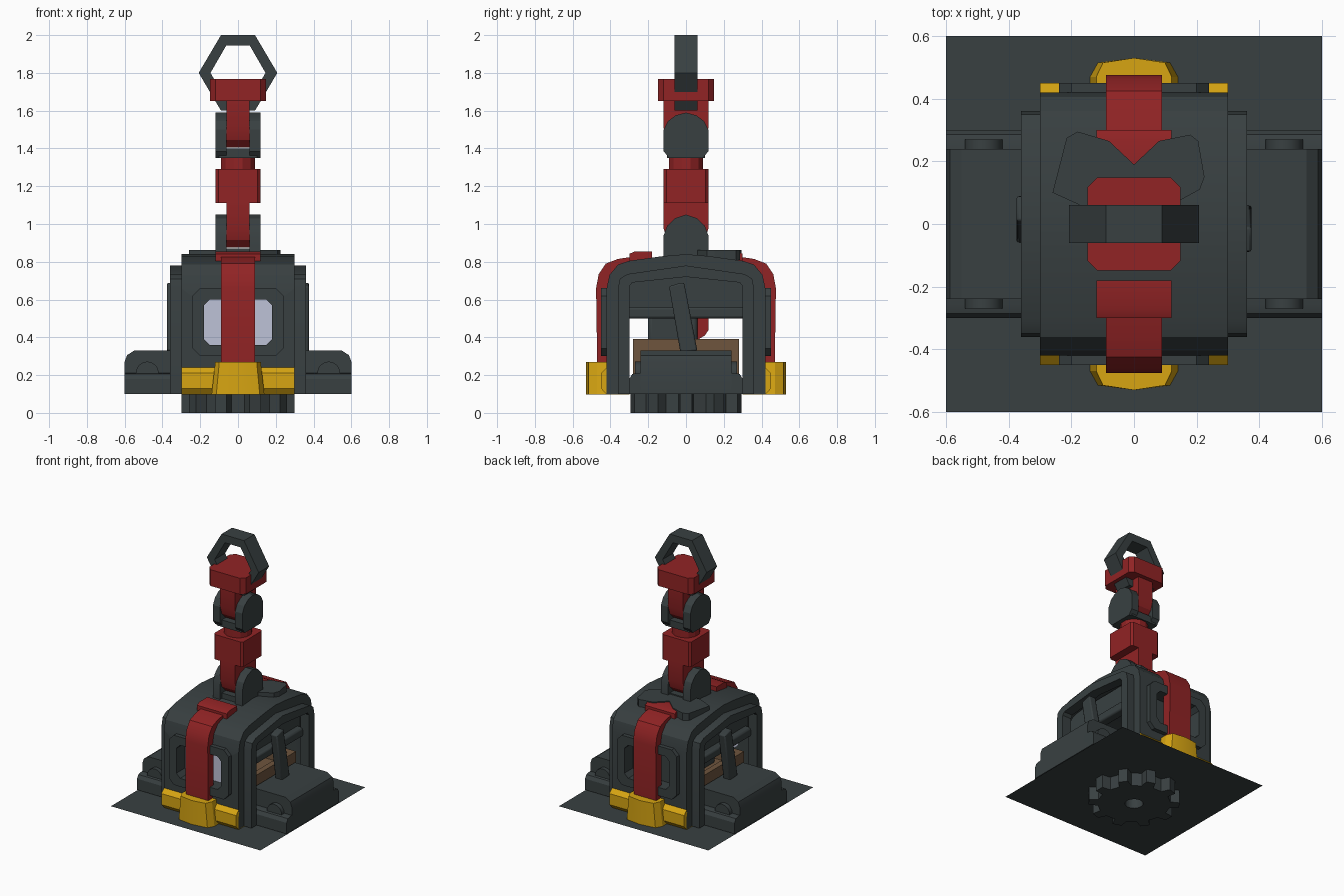
import bpy, bmesh, math
from mathutils import Vector

if "Cube" in bpy.data.objects:
    bpy.data.objects.remove(bpy.data.objects["Cube"])


def mat(name, rgb):
    m = bpy.data.materials.new(name)
    m.diffuse_color = (*rgb, 1)
    m.use_nodes = True
    m.node_tree.nodes["Principled BSDF"].inputs["Base Color"].default_value = m.diffuse_color
    return m


GRAY = mat("dark_gray", (0.040, 0.051, 0.053))
RED = mat("red", (0.283, 0.017, 0.018))
GOLD = mat("yellow", (0.68, 0.376, 0.006))
BROWN = mat("brown", (0.156, 0.091, 0.048))
GLASS = mat("pale_glass", (0.515, 0.54, 0.68))


def finish(name, bm, m, bevel=0):
    bmesh.ops.recalc_face_normals(bm, faces=bm.faces)
    me = bpy.data.meshes.new(name)
    bm.to_mesh(me)
    bm.free()
    me.materials.append(m)
    ob = bpy.data.objects.new(name, me)
    bpy.context.collection.objects.link(ob)
    if bevel:
        b = ob.modifiers.new("bevel", 'BEVEL')
        b.width, b.segments = bevel, 2
    return ob


def box(name, x, y, z, m, bevel=0):
    bm = bmesh.new()
    bmesh.ops.create_cube(bm, size=1)
    for v in bm.verts:
        v.co = Vector([(a[0] + a[1]) / 2 + c * (a[1] - a[0]) for a, c in zip((x, y, z), v.co)])
    return finish(name, bm, m, bevel)


# axis -> (profile u, profile v, extrusion w) to a point
AXES = {'X': lambda u, v, w: (w, u, v),
        'Y': lambda u, v, w: (u, w, v),
        'Z': lambda u, v, w: (u, v, w)}


def prism(name, pts, axis, lo, hi, m, bevel=0, scale=1):
    """Extrude a closed profile along an axis, optionally scaled at the far end."""
    bm = bmesh.new()
    f = AXES[axis]
    a = [bm.verts.new(f(u, v, lo)) for u, v in pts]
    b = [bm.verts.new(f(u * scale, v, hi)) for u, v in pts]
    bm.faces.new(a)
    bm.faces.new(b)
    for i in range(len(a)):
        j = (i + 1) % len(a)
        bm.faces.new((a[i], a[j], b[j], b[i]))
    return finish(name, bm, m, bevel)


def ring(name, outer, inner, axis, lo, hi, m):
    """Closed frame between two loops of equal point count."""
    bm = bmesh.new()
    f = AXES[axis]
    loops = [[bm.verts.new(f(u, v, w)) for u, v in pts]
             for pts, w in ((outer, lo), (outer, hi), (inner, hi), (inner, lo))]
    n = len(outer)
    for k in range(4):
        p, q = loops[k], loops[(k + 1) % 4]
        for i in range(n):
            j = (i + 1) % n
            bm.faces.new((p[i], p[j], q[j], q[i]))
    return finish(name, bm, m)


def mirrored(half):
    """Mirror an open half profile (ending on the axis) about u = 0."""
    return half + [(-u, v) for u, v in reversed(half) if u > 0]


def chamfered(u, v0, v1, c):
    return mirrored([(u - c, v0), (u, v0 + c), (u, v1 - c), (u - c, v1)])


def ngon(r, n, cu=0, cv=0, rot=0):
    return [(cu + r * math.cos(rot + 2 * math.pi * i / n),
             cv + r * math.sin(rot + 2 * math.pi * i / n)) for i in range(n)]


# Base plate
bm = bmesh.new()
bmesh.ops.create_grid(bm, x_segments=1, y_segments=1, size=0.6)
bmesh.ops.translate(bm, verts=bm.verts, vec=(0, 0, 0.095))
finish("base_plate", bm, GRAY)

# Turntable gear with centre hole
teeth = 10
gear = []
for i in range(teeth):
    for da, r in ((-0.27, 0.24), (-0.17, 0.3), (0.17, 0.3), (0.27, 0.24)):
        a = 2 * math.pi * (i + da) / teeth
        gear.append((r * math.cos(a), r * math.sin(a)))
hole = [(0.06 * u / math.hypot(u, v), 0.06 * v / math.hypot(u, v)) for u, v in gear]
ring("turntable_gear", gear, hole, 'Z', 0, 0.1, GRAY)

# Cabin shell: arch profile extruded sideways
shell_out = [(0.42, 0.1), (0.42, 0.66), (0.405, 0.73), (0.36, 0.785), (0.3, 0.805), (0.12, 0.83), (0, 0.84)]
shell_in = [(0.34, 0.1), (0.34, 0.66), (0.33, 0.69), (0.31, 0.70), (0.28, 0.71), (0.12, 0.725), (0, 0.73)]
arch = mirrored(shell_out) + mirrored(shell_in)[::-1]
shell = prism("cabin_shell", arch, 'X', -0.3, 0.3, GRAY)

# Window opening through front and back walls
cutter = prism("window_cutter", chamfered(0.18, 0.36, 0.6, 0.03), 'Y', -0.6, 0.6, GRAY)
cutter.hide_render = True
cutter.hide_viewport = True
cut = shell.modifiers.new("windows", 'BOOLEAN')
cut.object, cut.operation, cut.solver = cutter, 'DIFFERENCE', 'EXACT'

strap = [(0.41, 0.26), (0.47, 0.26), (0.476, 0.66), (0.462, 0.735), (0.425, 0.79), (0.36, 0.815),
         (0.18, 0.842), (0.18, 0.80), (0.35, 0.76), (0.41, 0.66)]
for s, side, pane in ((-1, "front", GLASS), (1, "back", GRAY)):
    def span(a, b):
        return tuple(sorted((s * a, s * b)))
    # Window frame and pane
    ring(side + "_window_frame", chamfered(0.24, 0.3, 0.66, 0.04), chamfered(0.18, 0.36, 0.6, 0.03),
         'Y', *span(0.40, 0.45), GRAY)
    box(side + "_window_pane", (-0.2, 0.2), span(0.345, 0.352), (0.34, 0.62), pane)
    # Strap over the wall and its wide roof clip
    prism(side + "_strap", [(s * u, v) for u, v in strap], 'X', -0.09, 0.09, RED)
    prism(side + "_strap_clip", [(s * u, v) for u, v in
          ((0.3, 0.80), (0.3, 0.842), (0.27, 0.855), (0.18, 0.855), (0.18, 0.80))], 'X', -0.12, 0.12, RED)
    # Bumper: wings and tapered centre block
    prism(side + "_bumper_wings", [(s * u, v) for u, v in
          ((0.3, 0.097), (0.42, 0.097), (0.45, 0.13), (0.45, 0.21), (0.42, 0.24), (0.3, 0.24))],
          'X', -0.3, 0.3, GOLD)
    prism(side + "_bumper_block", [(u, s * v) for u, v in
          ((-0.14, 0.33), (-0.14, 0.47), (-0.115, 0.515), (0, 0.53), (0.115, 0.515), (0.14, 0.47), (0.14, 0.33))],
          'Z', 0.097, 0.27, GOLD, scale=0.86)

frame_out = [(0.36, 0.1), (0.36, 0.66), (0.35, 0.71), (0.31, 0.735), (0, 0.78)]
frame_in = [(0.30, 0.1), (0.30, 0.64), (0.30, 0.67), (0.285, 0.69), (0, 0.72)]
lever = [(0.06, 0.33), (-0.01, 0.69), (-0.04, 0.685), (-0.09, 0.67), (-0.03, 0.32)]
for s, side in ((1, "right"), (-1, "left")):
    def span(a, b):
        return tuple(sorted((s * a, s * b)))
    # Arched side frame with upper panel and crossbar
    prism(side + "_side_frame", mirrored(frame_out) + mirrored(frame_in)[::-1], 'X', *span(0.29, 0.36), GRAY)
    box(side + "_upper_panel", span(0.24, 0.26), (-0.34, 0.34), (0.54, 0.72), GRAY)
    box(side + "_crossbar", span(0.24, 0.31), (-0.32, 0.32), (0.5, 0.56), GRAY, 0.012)
    # Side pod with rounded outer edge, rails and axle caps
    pod = [(0.29, 0.1), (0.6, 0.1), (0.6, 0.27), (0.588, 0.305), (0.55, 0.33), (0.29, 0.33)]
    prism(side + "_pod", [(s * u, v) for u, v in pod], 'Y', -0.24, 0.24, GRAY)
    for e in (-1, 1):
        rail = [(0.2, 0.1), (0.3, 0.1), (0.3, 0.18), (0.285, 0.205), (0.26, 0.212), (0.2, 0.212)]
        prism(side + "_pod_rail", [(e * u, v) for u, v in rail], 'X', *span(0.29, 0.6), GRAY)
        lo, hi = sorted((e * 0.2, e * 0.27))
        prism(side + "_axle_cap", ngon(0.06, 16, s * 0.48, 0.212), 'Y', lo, hi, GRAY)
    # Leaning lever
    prism(side + "_lever", [(s * u, v) for u, v in lever], 'X', *span(0.32, 0.375), GRAY, 0.008)

# Interior: open crate, seat and hand lever
sq = [(0.27, 0.28), (-0.27, 0.28), (-0.27, -0.28), (0.27, -0.28)]
ring("crate_walls", sq, [(u * 0.85, v * 0.85) for u, v in sq], 'Z', 0.1, 0.39, BROWN)
box("crate_floor", (-0.25, 0.25), (-0.26, 0.26), (0.1, 0.3), BROWN)
box("seat", (-0.1, 0.1), (-0.2, 0.06), (0.29, 0.52), GRAY, 0.02)
prism("hand_lever", [(0.05, 0.38), (0.1, 0.41), (0.12, 0.44), (0.12, 0.52), (0.04, 0.52)], 'X', -0.06, 0.06, RED)

# Notched roof plate
prism("roof_plate", [(-0.26, 0.1), (-0.215, 0.275), (-0.18, 0.295), (-0.08, 0.265), (0, 0.19), (0.08, 0.265),
                     (0.18, 0.285), (0.205, 0.265), (0.225, 0.15), (0.21, 0.11), (0.1, 0.05), (-0.15, 0.05)],
      'Z', 0.81, 0.862, GRAY)


# Forked joints: two cheeks on a solid foot
def fork(name, z0, z1, zfoot, half):
    for s in (-1, 1):
        prism(name + "_cheek", mirrored(half), 'X', *sorted((s * 0.06, s * 0.118)), GRAY)
    box(name + "_foot", (-0.1, 0.1), (-0.1, 0.1), (z0, zfoot), GRAY)


fork("lower_fork", 0.8, 1.05, 0.87, [(0.12, 0.82), (0.118, 0.94), (0.1, 0.99), (0.06, 1.03), (0, 1.05)])
fork("upper_fork", 1.35, 1.59, 1.4, [(0.09, 1.35), (0.118, 1.385), (0.118, 1.5), (0.095, 1.545), (0.055, 1.575), (0, 1.59)])

# Red links between the forks
def link(name, z0, z1):
    prism(name, mirrored([(0.06, z0), (0.1, z0 + 0.04), (0.118, z0 + 0.1), (0.118, z1)]),
          'X', -0.06, 0.06, RED)


link("lower_link", 0.875, 1.12)
link("upper_link", 1.405, 1.66)
prism("link_block", chamfered(0.118, -0.118, 0.118, 0.015), 'Z', 1.11, 1.29, RED)
prism("link_neck", ngon(0.093, 12, rot=math.pi / 12), 'Z', 1.28, 1.355, RED)
prism("top_block", chamfered(0.148, -0.148, 0.148, 0.03), 'Z', 1.65, 1.768, RED)

# Hexagonal lifting ring
hexa = [(0.208, 1.8), (0.09, 2.0), (-0.09, 2.0), (-0.208, 1.8), (-0.09, 1.6), (0.09, 1.6)]
ring("lifting_ring", hexa, [(u * 0.7, 1.8 + (v - 1.8) * 0.72) for u, v in hexa], 'Y', -0.06, 0.06, GRAY)

# Smooth rounded parts, keep hard edges
for ob in bpy.context.collection.objects:
    ob.select_set(not ob.hide_viewport)
    bpy.context.view_layer.objects.active = shell
bpy.ops.object.shade_smooth_by_angle(angle=math.radians(25))
